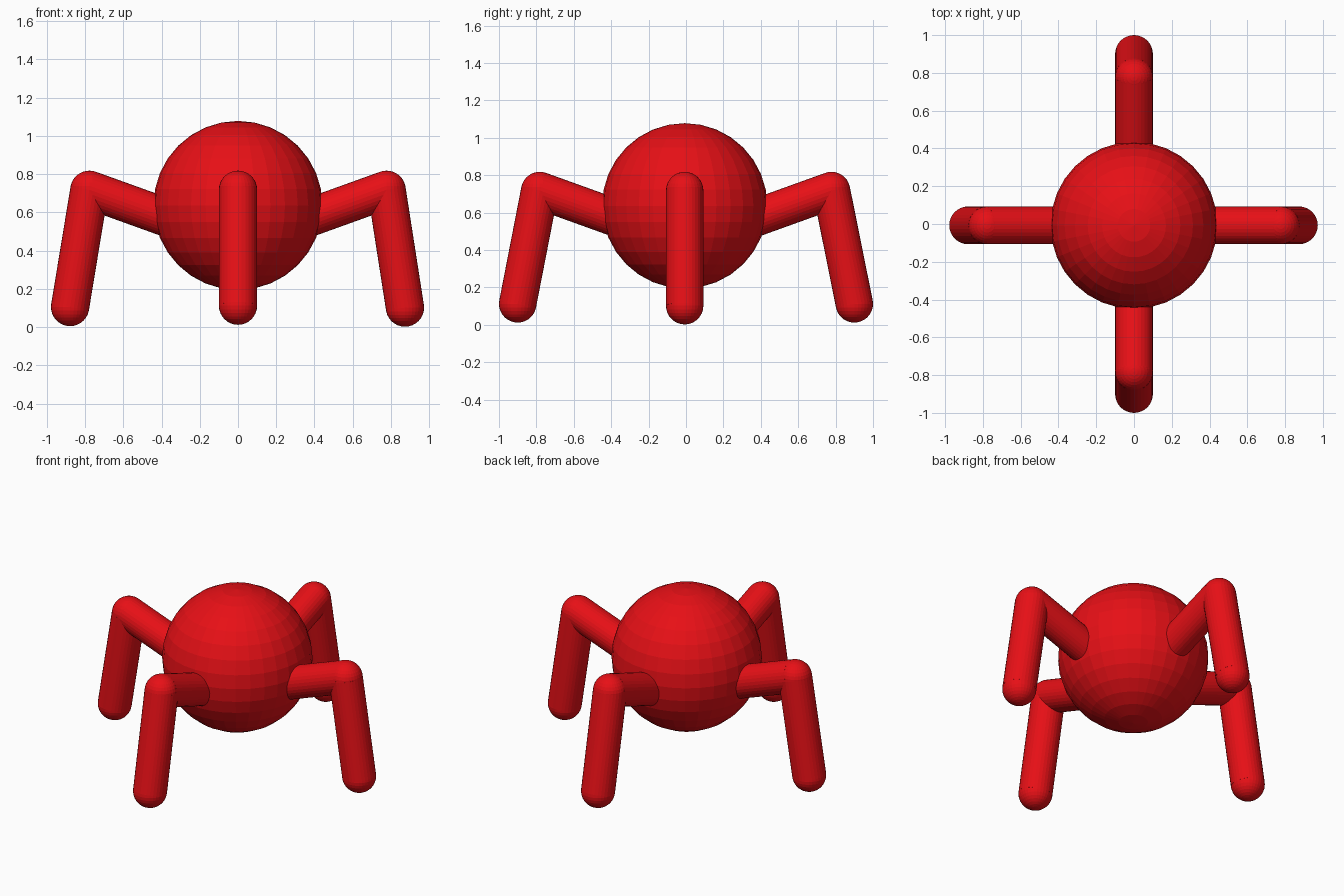
import bpy
from mathutils import Vector

if "Cube" in bpy.data.objects:
    bpy.data.objects.remove(bpy.data.objects["Cube"])

red = bpy.data.materials.new("red")
red.diffuse_color = (0.8, 0.005, 0.008, 1)
red.use_nodes = True
red.node_tree.nodes["Principled BSDF"].inputs["Base Color"].default_value = red.diffuse_color
R = 0.1  # limb radius


def finish(name):
    ob = bpy.context.object
    ob.name = name
    ob.data.materials.append(red)
    return ob


def ball(name, loc, r):
    bpy.ops.mesh.primitive_uv_sphere_add(segments=32, ring_count=16, radius=r, location=loc)
    return finish(name)


def rod(name, a, b):
    a, b = Vector(a), Vector(b)
    d = b - a
    bpy.ops.mesh.primitive_cylinder_add(vertices=32, radius=R, depth=d.length, location=(a + b) / 2)
    ob = finish(name)
    ob.rotation_mode = 'QUATERNION'
    ob.rotation_quaternion = d.to_track_quat('Z', 'Y')
    return ob


# Round body
CY = -0.007
ball("body", (0, CY, 0.636), 0.442)

# Four bent legs: direction, knee (reach, height), foot (reach, height)
legs = {
    "right": ((1, 0), (0.777, 0.718), (0.873, 0.102)),
    "left": ((-1, 0), (0.777, 0.718), (0.878, 0.105)),
    "back": ((0, 1), (0.778, 0.718), (0.9, 0.112)),
    "front": ((0, -1), (0.782, 0.718), (0.9, 0.112)),
}
for side, ((dx, dy), knee, foot) in legs.items():
    def at(p):
        return (dx * p[0], dy * p[0] + (CY if dx else 0), p[1])
    hip = (0.3, knee[1] - 0.36 * (knee[0] - 0.3))
    rod(side + "_upper_leg", at(hip), at(knee))
    ball(side + "_knee", at(knee), R)
    rod(side + "_lower_leg", at(knee), at(foot))
    ball(side + "_foot", at(foot), R)
